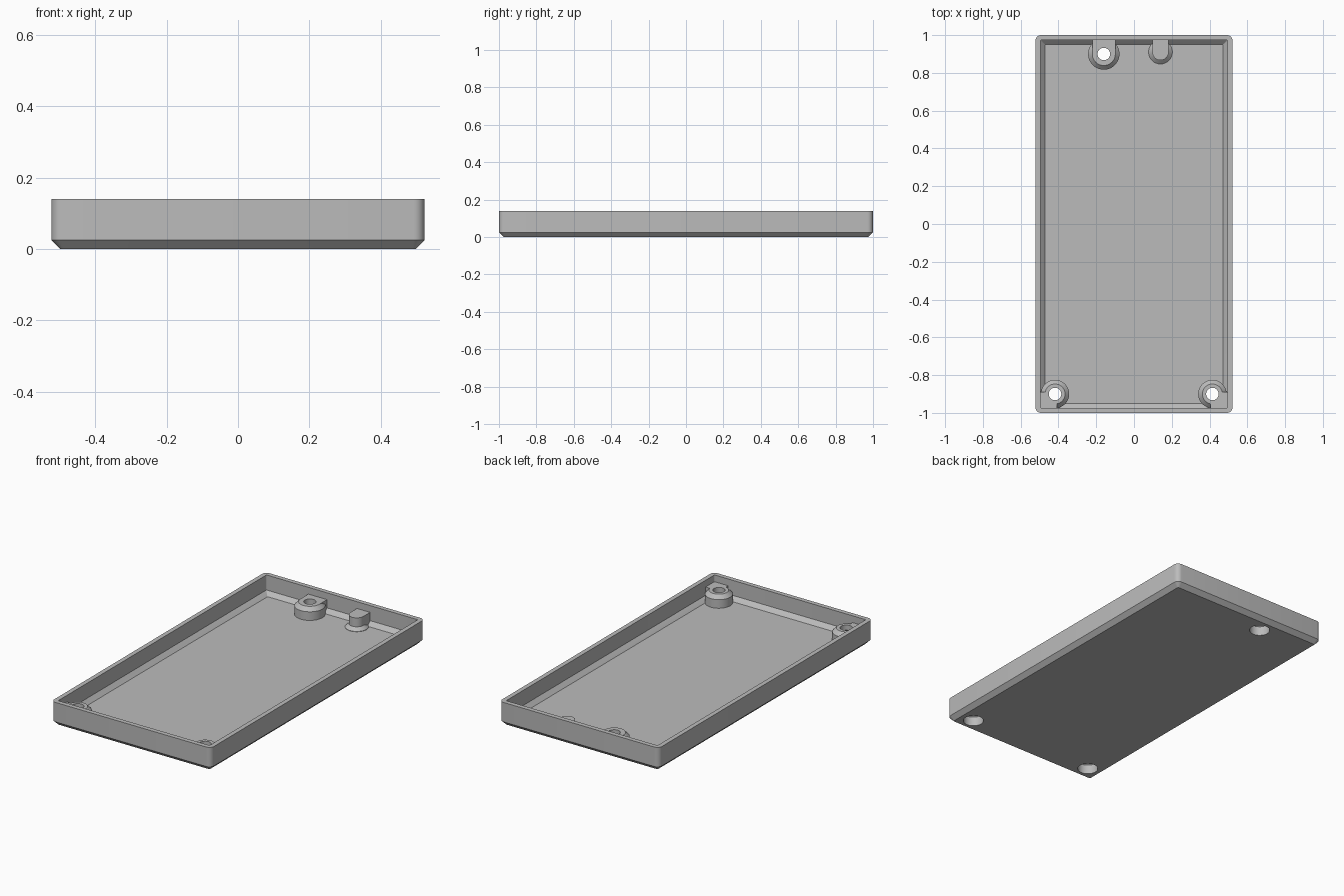
import bpy, bmesh, math
from mathutils import Vector

default = bpy.data.objects.get("Cube")
if default:
    bpy.data.objects.remove(default)

grey = bpy.data.materials.new("plain_grey")
grey.use_nodes = True
grey.diffuse_color = (0.5, 0.5, 0.5, 1)
grey.node_tree.nodes["Principled BSDF"].inputs["Base Color"].default_value = (0.5, 0.5, 0.5, 1)

HALF_X, HALF_Y, HEIGHT = 0.522, 1.0, 0.14
WALL = 0.027
FLOOR = 0.027
TOP = 0.1          # height of the mounting bosses


def rounded_rect(hx, hy, r, z, steps=6):
    """Loop of points around a rectangle with rounded corners."""
    pts = []
    for k, (sx, sy) in enumerate([(1, 1), (-1, 1), (-1, -1), (1, -1)]):
        for i in range(steps + 1):
            a = math.pi / 2 * (k + i / steps)
            pts.append(Vector((sx * (hx - r) + r * math.cos(a),
                               sy * (hy - r) + r * math.sin(a), z)))
    return pts


def circle(x, y, r, z, n=48):
    return [Vector((x + r * math.cos(2 * math.pi * i / n),
                    y + r * math.sin(2 * math.pi * i / n), z)) for i in range(n)]


def loft(name, loops):
    """Closed solid through a stack of equal loops, capped at both ends."""
    bm = bmesh.new()
    rings = [[bm.verts.new(p) for p in loop] for loop in loops]
    n = len(rings[0])
    for a, b in zip(rings, rings[1:]):
        for i in range(n):
            j = (i + 1) % n
            bm.faces.new((a[i], a[j], b[j], b[i]))
    bm.faces.new(rings[0][::-1])
    bm.faces.new(rings[-1])
    bmesh.ops.recalc_face_normals(bm, faces=bm.faces)
    mesh = bpy.data.meshes.new(name)
    bm.to_mesh(mesh)
    bm.free()
    mesh.materials.append(grey)
    obj = bpy.data.objects.new(name, mesh)
    bpy.context.collection.objects.link(obj)
    return obj


def lathe(name, x, y, profile):
    return loft(name, [circle(x, y, r, z) for r, z in profile])


def block(x0, x1, y0, y1, z0, z1):
    corners = [(x0, y0), (x1, y0), (x1, y1), (x0, y1)]
    return loft("helper", [[Vector((x, y, z)) for x, y in corners] for z in (z0, z1)])


def combine(obj, other, operation, keep=False):
    mod = obj.modifiers.new("combine", "BOOLEAN")
    mod.operation = operation
    mod.solver = "EXACT"
    mod.object = other
    bpy.context.view_layer.objects.active = obj
    bpy.ops.object.modifier_apply(modifier=mod.name)
    if not keep:
        bpy.data.objects.remove(other)


# Tray: chamfered base, upright walls, rim, and a sloped edge around the floor
inner_x, inner_y = HALF_X - WALL, HALF_Y - WALL
tray = loft("tray", [
    rounded_rect(HALF_X - 0.025, HALF_Y - 0.025, 0.008, 0),
    rounded_rect(HALF_X, HALF_Y, 0.03, 0.025),
    rounded_rect(HALF_X, HALF_Y, 0.03, HEIGHT),
    rounded_rect(inner_x, inner_y, 0.005, HEIGHT),
    rounded_rect(inner_x, inner_y, 0.005, FLOOR + 0.024),
    rounded_rect(inner_x - 0.024, inner_y - 0.024, 0.003, FLOOR),
])
parts = [tray]

# Screw bosses with chamfered tops, tied to the walls, bored and counterbored
SCREWS = [("back_boss", -0.16, 0.9, 0.083),
          ("front_right_boss", -0.418, -0.9, 0.075),
          ("front_left_boss", 0.415, -0.9, 0.075)]
for name, x, y, r in SCREWS:
    flat = r - 0.022
    boss = lathe(name, x, y, [(r, 0.012), (r, TOP - 0.022), (flat, TOP)])
    reach = inner_y + 0.01
    if y > 0:
        combine(boss, block(x - flat, x + flat, y, reach, 0.03, TOP), "UNION")
    else:
        side = math.copysign(inner_x + 0.01, x)
        x0, x1 = sorted((side, x + math.copysign(0.01, -x)))
        combine(boss, block(x0, x1, -reach, y + 0.01, 0.03, TOP), "UNION")
    hole = lathe("hole_cutter", x, y, [(0.056, -0.05), (0.056, 0.055), (0.033, 0.07), (0.033, 0.2)])
    combine(boss, hole, "DIFFERENCE", keep=True)
    combine(tray, hole, "DIFFERENCE")
    parts.append(boss)

# Locating post with a flared foot
px, py, pr = 0.14, 0.91, 0.043
post = lathe("locating_post", px, py,
             [(0.063, FLOOR - 0.01), (0.063, FLOOR + 0.002), (pr, FLOOR + 0.02), (pr, TOP)])
combine(post, block(px - pr, px + pr, py, inner_y + 0.01, FLOOR - 0.005, TOP), "UNION")
parts.append(post)

# Smooth the rounded walls while keeping edges crisp
bpy.ops.object.select_all(action="DESELECT")
for obj in parts:
    obj.select_set(True)
bpy.context.view_layer.objects.active = tray
bpy.ops.object.shade_smooth_by_angle(angle=math.radians(30))
